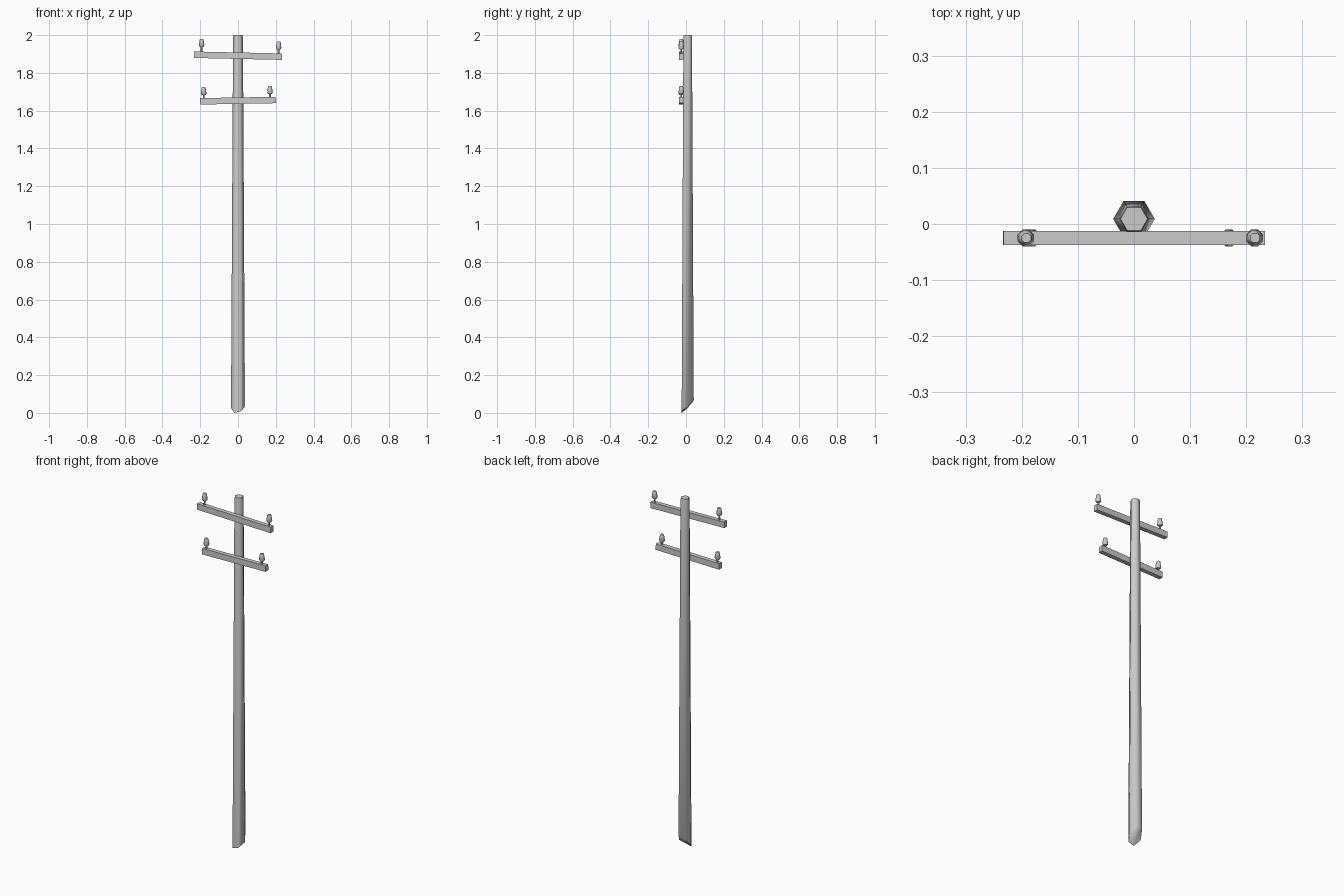
import bpy, bmesh, math
from mathutils import Matrix, Vector

if "Cube" in bpy.data.objects:
    bpy.data.objects.remove(bpy.data.objects["Cube"])


def make_object(name, bm, smooth_angle=None):
    bmesh.ops.recalc_face_normals(bm, faces=bm.faces)
    mesh = bpy.data.meshes.new(name)
    bm.to_mesh(mesh)
    bm.free()
    obj = bpy.data.objects.new(name, mesh)
    bpy.context.collection.objects.link(obj)
    if smooth_angle:
        bpy.ops.object.select_all(action='DESELECT')
        obj.select_set(True)
        bpy.context.view_layer.objects.active = obj
        bpy.ops.object.shade_smooth_by_angle(angle=math.radians(smooth_angle))
    return obj


def lathe(bm, profile, sides, centre=(0, 0, 0), phase=0.0):
    """Stack rings of (radius, z), bridge them and cap both ends."""
    rings = []
    for r, z in profile:
        ring = []
        for i in range(sides):
            a = phase + i * math.tau / sides
            ring.append(bm.verts.new(Vector(centre) + Vector((r * math.cos(a), r * math.sin(a), z))))
        rings.append(ring)
    for low, high in zip(rings, rings[1:]):
        for i in range(sides):
            j = (i + 1) % sides
            bm.faces.new((low[i], low[j], high[j], high[i]))
    bm.faces.new(rings[0][::-1])
    bm.faces.new(rings[-1])
    return rings


# Tapered six-sided pole with a worn, slanted foot and a chamfered top
bm = bmesh.new()
rings = lathe(bm, [(0.037, 0.0), (0.0262, 1.985), (0.024, 2.0)], 6, (0, 0.009, 0))
for vert, z in zip(rings[0], (0.035, 0.08, 0.065, 0.025, 0.0, 0.01)):
    vert.co.z = z
bmesh.ops.triangulate(bm, faces=[f for f in bm.faces if all(v in rings[0] for v in f.verts)])
make_object("pole", bm, 62)


def cross_arm(label, half_length, z, slope, insulators):
    place = Matrix.Translation((0, -0.025, z)) @ Matrix.Rotation(-math.atan(slope), 4, 'Y')
    # Beam
    bm = bmesh.new()
    bmesh.ops.create_cube(bm, size=1)
    bmesh.ops.scale(bm, vec=(half_length * 2, 0.025, 0.034), verts=bm.verts)
    make_object(label + "_cross_arm", bm).matrix_world = place
    # Insulators: thin pin with a flared bell on it
    for side, (x, height) in zip(("left", "right"), insulators):
        bm = bmesh.new()
        lathe(bm, [(0.005, 0.012), (0.005, 0.05)], 6, (x, 0, 0))
        top = 0.017 + height
        lathe(bm, [(0.011, top - 0.042), (0.016, top - 0.034), (0.011, top - 0.003), (0.009, top)],
              8, (x, 0, 0), math.pi / 8)
        make_object(label + "_insulator_" + side, bm, 40).matrix_world = place


cross_arm("upper", 0.233, 1.891, -0.022, ((-0.194, 0.067), (0.214, 0.063)))
cross_arm("lower", 0.2, 1.653, 0.018, ((-0.181, 0.058), (0.17, 0.058)))
